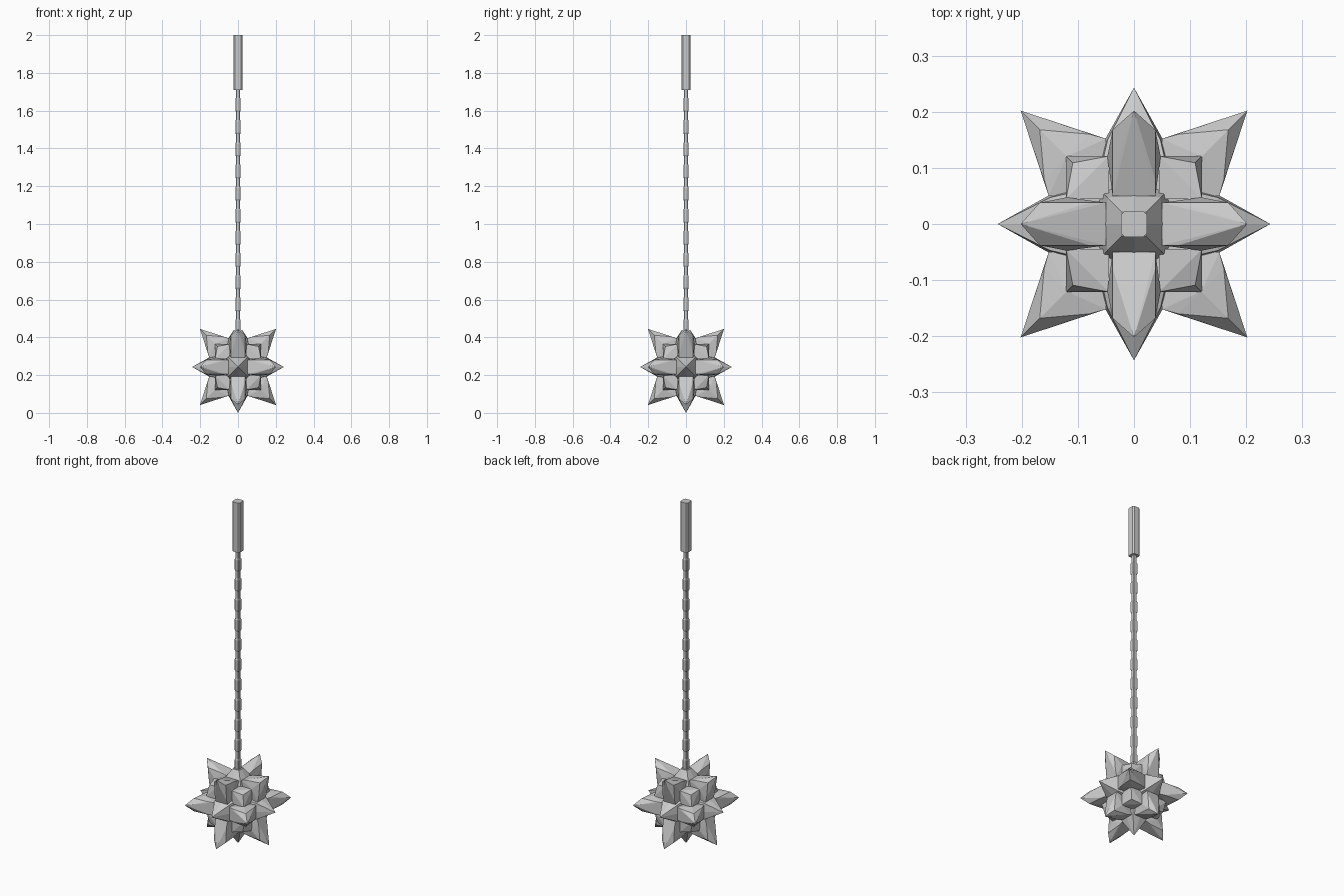
import bpy, bmesh, math
from itertools import product
from mathutils import Vector

if "Cube" in bpy.data.objects:
    bpy.data.objects.remove(bpy.data.objects["Cube"])

CZ = 0.243  # height of the ball centre

grey = bpy.data.materials.new("steel grey")
grey.diffuse_color = (0.6, 0.6, 0.6, 1)
grey.use_nodes = True
grey.node_tree.nodes["Principled BSDF"].inputs["Base Color"].default_value = grey.diffuse_color


def finish(name, bm):
    bmesh.ops.recalc_face_normals(bm, faces=bm.faces)
    me = bpy.data.meshes.new(name)
    bm.to_mesh(me)
    bm.free()
    me.materials.append(grey)
    ob = bpy.data.objects.new(name, me)
    bpy.context.collection.objects.link(ob)
    return ob


def hull(name, pts):
    """Convex block around points given relative to the ball centre."""
    bm = bmesh.new()
    vs = [bm.verts.new(Vector(p) + Vector((0, 0, CZ))) for p in pts]
    res = bmesh.ops.convex_hull(bm, input=vs)
    loose = [v for v in bm.verts if not v.link_faces]
    bmesh.ops.delete(bm, geom=loose, context='VERTS')
    bmesh.ops.dissolve_limit(bm, angle_limit=0.02, verts=bm.verts, edges=bm.edges)
    return finish(name, bm)


def turn(p, axis):
    """Cycle coordinates so that local z lies along the given axis."""
    x, y, z = p
    return [(z, x, y), (y, z, x), (x, y, z)][axis]


def ring(w, c, z):
    """Eight points: square corners at c and side middles at w."""
    return [(w, 0, z), (-w, 0, z), (0, w, z), (0, -w, z)] + \
           [(a * c, b * c, z) for a, b in product((1, -1), repeat=2)]


# core of the ball
hull("ball_core", [p for s in product((1, -1), repeat=3) for p in
                   [(s[0] * .10, s[1] * .10, s[2] * .07),
                    (s[0] * .07, s[1] * .10, s[2] * .10),
                    (s[0] * .10, s[1] * .07, s[2] * .10)]])

# spikes along the axes; the top one is cut short to carry the chain
for axis in range(3):
    for s in (1, -1):
        pts = ring(.072, .062, .085) + ring(.052, .047, .150)
        if axis == 2 and s == 1:
            pts += ring(.023, .021, .195)
            name = "chain_mount"
        else:
            pts.append((0, 0, .243))
            name = "axis_spike"
        hull(name, [turn((x, y, z * s), axis) for x, y, z in pts])

# twelve long spikes between the axes
for axis in range(3):
    for sx, sy in product((1, -1), repeat=2):
        pts = [(.202, .202, 0)]
        for h in (.038, -.038):
            pts += [(.079, .16, h), (.16, .079, h), (.168, .168, h),
                    (.05, .152, h), (.152, .05, h), (.05, .05, h),
                    (.12, .12, h * 1.25)]
        hull("edge_spike", [turn((x * sx, y * sy, z), axis) for x, y, z in pts])

# eight blunt cubes at the corners
for s in product((1, -1), repeat=3):
    pts = []
    for p in product((.045, .121), repeat=3):
        pts.append((.109,) * 3 if min(p) > .1 else p)
    hull("corner_cube", [tuple(a * b for a, b in zip(p, s)) for p in pts])


def column(name, levels):
    """Square column with narrow chamfers from (half width, z) levels."""
    bm = bmesh.new()
    rows = []
    for w, z in levels:
        c = w * .72
        pr = [(w, -c), (w, c), (c, w), (-c, w), (-w, c), (-w, -c), (-c, -w), (c, -w)]
        rows.append([bm.verts.new((x, y, z)) for x, y in pr])
    for a, b in zip(rows, rows[1:]):
        for i in range(8):
            j = (i + 1) % 8
            bm.faces.new((a[i], a[j], b[j], b[i]))
    bm.faces.new(rows[0][::-1])
    bm.faces.new(rows[-1])
    return finish(name, bm)


# chain: thicker links joined by thin ones
levels = [(.011, .40)]
n = 11
step = (1.71 - .42) / n
for i in range(n):
    z = .42 + i * step
    levels += [(.011, z), (.0145, z + .008), (.0145, z + step * .58), (.011, z + step * .58 + .008)]
levels.append((.011, 1.72))
levels.insert(0, (.011, .40 - .02))
levels.insert(0, (.014, .375))
levels.insert(0, (.014, .30))
column("chain", levels)

# grip
column("handle", [(.023, 1.71), (.023, 2.0)])
